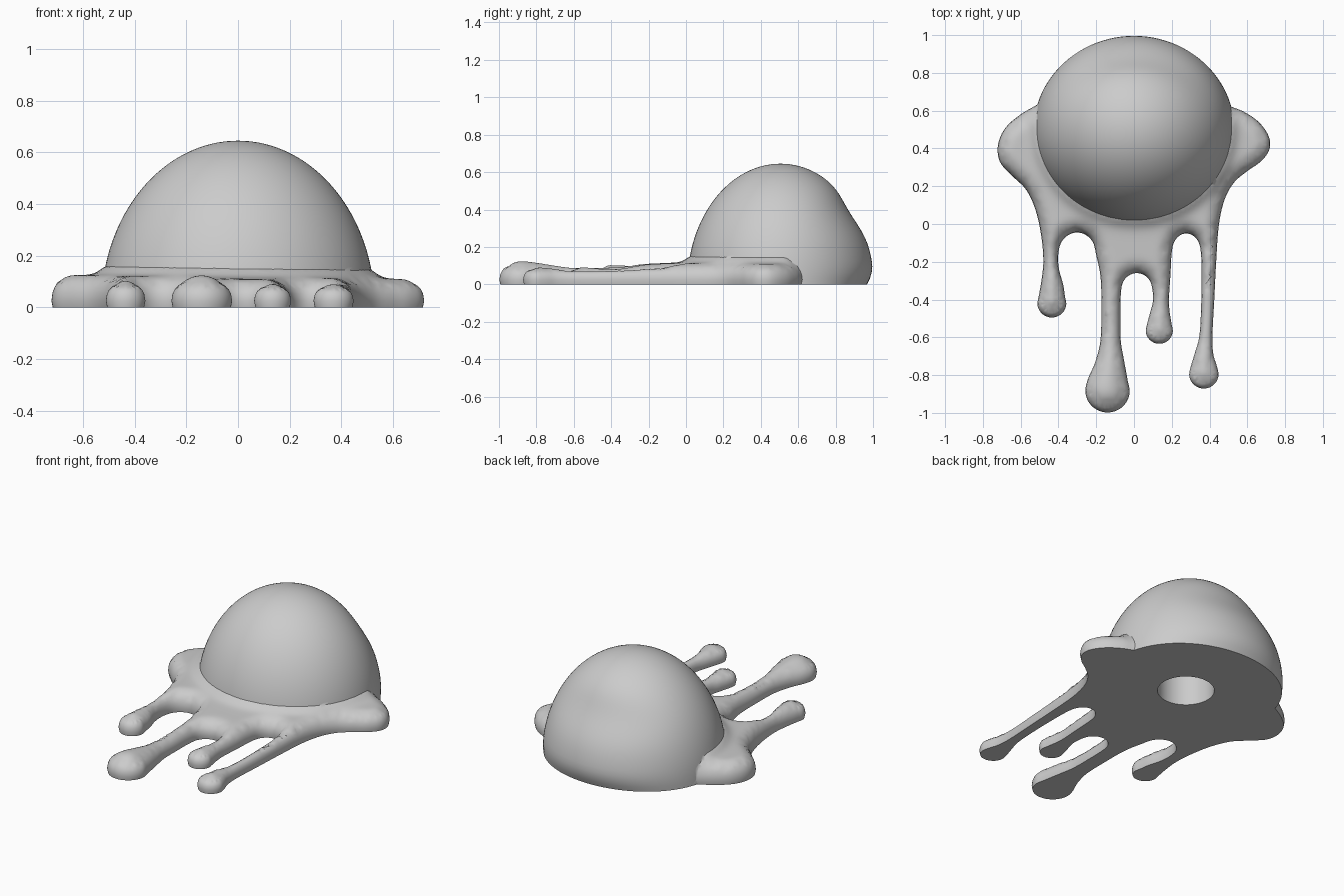
import bpy, bmesh
from math import sin, cos, pi, radians, sqrt, exp, hypot
from mathutils import Vector, kdtree
from mathutils.geometry import delaunay_2d_cdt, interpolate_bezier

cube = bpy.data.objects.get("Cube")
if cube:
    bpy.data.objects.remove(cube, do_unlink=True)

grey = bpy.data.materials.new("plain grey")
grey.use_nodes = True
COLOUR = (0.6, 0.6, 0.6, 1)
grey.diffuse_color = COLOUR
grey.node_tree.nodes["Principled BSDF"].inputs["Base Color"].default_value = COLOUR

DOME_Y, DOME_X, DOME_R, DOME_H = 0.505, 0.53, 0.498, 0.645
BIG_DROP = (-0.14, -0.88)
RIM = 0.025


def add_object(name, bm):
    bmesh.ops.recalc_face_normals(bm, faces=bm.faces[:])
    mesh = bpy.data.meshes.new(name)
    bm.to_mesh(mesh)
    bm.free()
    mesh.materials.append(grey)
    obj = bpy.data.objects.new(name, mesh)
    bpy.context.collection.objects.link(obj)
    return obj


def arc(cx, cy, rx, ry, start, end, count):
    angles = [radians(start + (end - start) * i / (count - 1)) for i in range(count)]
    return [(cx + rx * cos(a), cy + ry * sin(a)) for a in angles]


def drop(x, y, r):
    """Rounded end of a drip, from its +x side round to its -x side."""
    return arc(x, y, r, r, 25, -205, 8)


def gap(x, y, rx, ry):
    """Arched notch between two drips."""
    return arc(x, y, rx, ry, 0, 180, 6)


def smooth_loop(points, steps=5):
    """Closed curve through the points, with handles scaled to each span."""
    pts = [Vector(p) for p in points]
    n = len(pts)
    tangent = [(pts[(i + 1) % n] - pts[i - 1]).normalized() for i in range(n)]
    loop = []
    for i in range(n):
        a, b = pts[i], pts[(i + 1) % n]
        reach = (b - a).length / 3
        loop += interpolate_bezier(a, a + tangent[i] * reach,
                                   b - tangent[(i + 1) % n] * reach, b, steps + 1)[:-1]
    return [Vector((p[0], p[1])) for p in loop]


def cut(target, tool, operation):
    mod = target.modifiers.new(operation, "BOOLEAN")
    mod.operation, mod.object, mod.solver = operation, tool, "EXACT"
    bpy.context.view_layer.objects.active = target
    bpy.ops.object.modifier_apply(modifier=mod.name)
    bpy.data.objects.remove(tool, do_unlink=True)


# Puddle outline: side lobes, four drips and the notches between them
outline = [(0.3, 0.8), (0.42, 0.7), (0.5, 0.63), (0.58, 0.595), (0.66, 0.54), (0.715, 0.46),
           (0.715, 0.39), (0.67, 0.33), (0.6, 0.28), (0.53, 0.22), (0.48, 0.13),
           (0.45, 0), (0.435, -0.2), (0.425, -0.4), (0.415, -0.6), (0.42, -0.69)]
outline += drop(0.37, -0.793, 0.078)
outline += [(0.32, -0.69), (0.345, -0.6), (0.355, -0.45), (0.358, -0.28)]
outline += gap(0.277, -0.15, 0.077, 0.1)
outline += [(0.193, -0.27), (0.185, -0.4), (0.188, -0.46)]
outline += drop(0.134, -0.562, 0.072)
outline += [(0.085, -0.47), (0.1, -0.41)]
outline += gap(0.015, -0.35, 0.083, 0.09)
outline += [(-0.072, -0.5), (-0.07, -0.62), (-0.055, -0.71)]
outline += drop(*BIG_DROP, 0.118)
outline += [(-0.205, -0.73), (-0.178, -0.62), (-0.173, -0.45), (-0.177, -0.28)]
outline += gap(-0.301, -0.16, 0.1, 0.115)
outline += [(-0.397, -0.24), (-0.375, -0.32)]
outline += drop(-0.435, -0.418, 0.077)
outline += [(-0.49, -0.3), (-0.48, -0.2), (-0.49, -0.07), (-0.52, 0.07), (-0.57, 0.18),
            (-0.65, 0.26), (-0.71, 0.33), (-0.72, 0.42), (-0.68, 0.51), (-0.6, 0.58),
            (-0.5, 0.64), (-0.42, 0.7), (-0.3, 0.8), (0, 0.86)]
loop = smooth_loop(outline)
count = len(loop)

tree = kdtree.KDTree(count * 4)
for i, p in enumerate(loop):
    for k in range(4):
        tree.insert(p.lerp(loop[(i + 1) % count], k / 4).to_3d(), i)
tree.balance()


def edge_distance(p):
    return tree.find(p.to_3d())[2]


def puddle_height(p):
    """Rounded bead from the rim inward, with a fillet rising to the dome."""
    near = max(0, 1 - hypot(p.x - BIG_DROP[0], p.y - BIG_DROP[1]) / 0.25)
    top = 0.092 - 0.02 * min(1, max(0, -p.y / 0.5)) + 0.028 * near - 0.012 * p.x
    t = min(1, edge_distance(p) / (0.08 + 0.035 * near))
    gap_to_dome = hypot(p.x / DOME_X, (p.y - DOME_Y) / DOME_R) - 0.98
    fillet = 0.04 * exp(-max(0, gap_to_dome) / 0.04) * t
    return RIM + top * sqrt(max(0, 1 - (1 - t) ** 2)) + fillet


# Puddle top: bead rings next to the rim, then an even grid
points = list(loop)
for inset in (0.004, 0.012, 0.024):
    for i, p in enumerate(loop):
        along = (loop[(i + 1) % count] - loop[i - 1]).normalized()
        q = p + Vector((along.y, -along.x)) * inset
        if edge_distance(q) > inset * 0.85:
            points.append(q)
STEP = 0.018
for row in range(int(2 / STEP)):
    for col in range(int(1.5 / STEP)):
        q = Vector((-0.75 + (col + row % 2 / 2) * STEP, -1 + row * STEP))
        if edge_distance(q) > 0.034:
            points.append(q)
flat, _, tris, *_ = delaunay_2d_cdt(points, [], [list(range(count))], 1, 1e-5)

bm = bmesh.new()
verts = [bm.verts.new((p.x, p.y, puddle_height(p))) for p in flat]
for tri in tris:
    bm.faces.new([verts[i] for i in tri])
bmesh.ops.delete(bm, geom=[v for v in bm.verts if not v.link_faces], context="VERTS")
inner = [v for v in bm.verts if edge_distance(v.co.xy) > 0.02]
for _ in range(3):
    bmesh.ops.smooth_vert(bm, verts=inner, factor=0.5, use_axis_z=True)

# Puddle wall and underside
bmesh.ops.recalc_face_normals(bm, faces=bm.faces[:])
rim = [e for e in bm.edges if e.is_boundary]
wall = bmesh.ops.extrude_edge_only(bm, edges=rim)["geom"]
for v in [g for g in wall if isinstance(g, bmesh.types.BMVert)]:
    i = tree.find((v.co.x, v.co.y, 0))[1]
    along = (loop[(i + 1) % count] - loop[i - 1]).normalized()
    v.co += Vector((along.y * 0.01, -along.x * 0.01, -0.05))
bmesh.ops.triangle_fill(bm, edges=[e for e in bm.edges if e.is_boundary], use_beauty=True)
puddle = add_object("dripping_blob", bm)

# Dome: ellipsoid, leaner at the upper back and tucked in at the lower back
bm = bmesh.new()
bmesh.ops.create_uvsphere(bm, u_segments=96, v_segments=64, radius=1)
for v in bm.verts:
    x, y, z = v.co
    z *= DOME_H
    if y > 0:
        y *= 1 - 0.1 * y * exp(-((z - 0.42) / 0.13) ** 2)
        y *= 1 - 0.07 * y * max(0, 1 - z / 0.12) ** 2
    v.co = (x * DOME_X, DOME_Y + y * DOME_R, z)
bmesh.ops.bisect_plane(bm, geom=bm.verts[:] + bm.edges[:] + bm.faces[:],
                       plane_co=(0, 0, -0.06), plane_no=(0, 0, 1), clear_inner=True)
bmesh.ops.holes_fill(bm, edges=[e for e in bm.edges if e.is_boundary], sides=0)
cut(puddle, add_object("dome", bm), "UNION")

# Flat base
bm = bmesh.new()
bmesh.ops.create_cube(bm, size=4)
bmesh.ops.translate(bm, verts=bm.verts[:], vec=(0, 0, -2))
cut(puddle, add_object("base_cutter", bm), "DIFFERENCE")

# Round socket in the underside
bm = bmesh.new()
bmesh.ops.create_cone(bm, cap_ends=True, segments=48, radius1=0.16, radius2=0.16, depth=0.8)
bmesh.ops.translate(bm, verts=bm.verts[:], vec=(0, 0.455, 0))
cut(puddle, add_object("socket_cutter", bm), "DIFFERENCE")

bpy.ops.object.select_all(action="DESELECT")
puddle.select_set(True)
bpy.context.view_layer.objects.active = puddle
bpy.ops.object.shade_smooth_by_angle(angle=radians(45))
